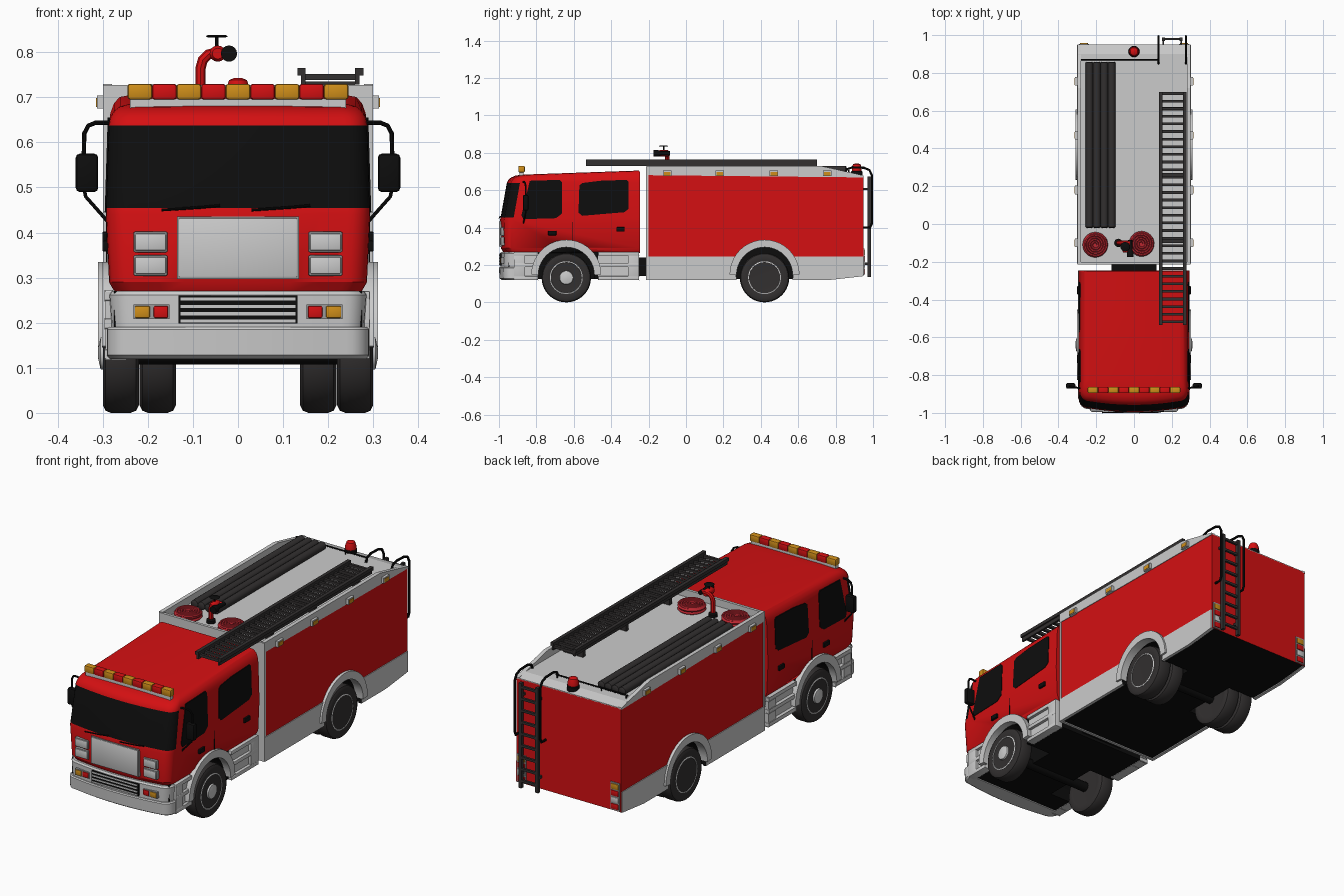
import bpy, bmesh, math
from mathutils import Matrix, Vector

if "Cube" in bpy.data.objects:
    bpy.data.objects.remove(bpy.data.objects["Cube"])

def mat(name, r, g, b):
    m = bpy.data.materials.new(name)
    m.diffuse_color = (r, g, b, 1)
    m.use_nodes = True
    m.node_tree.nodes["Principled BSDF"].inputs["Base Color"].default_value = m.diffuse_color
    return m

RED = mat("fire_red", .66, .005, .006)
GREY = mat("light_grey", .6, .6, .6)
MID = mat("frame_grey", .33, .33, .33)
BLACK = mat("black", .004, .004, .004)
DARK = mat("dark_rubber", .032, .029, .029)
ORANGE = mat("amber", .62, .27, .01)
HOSE = mat("hose_red", .5, .02, .03)

def finish(name, bm, mats, smooth=True, angle=35):
    bmesh.ops.recalc_face_normals(bm, faces=bm.faces[:])
    me = bpy.data.meshes.new(name)
    bm.to_mesh(me)
    bm.free()
    ob = bpy.data.objects.new(name, me)
    bpy.context.collection.objects.link(ob)
    for m in mats:
        me.materials.append(m)
    if smooth:
        select(ob)
        bpy.ops.object.shade_smooth_by_angle(angle=math.radians(angle))
    return ob

def select(ob):
    bpy.ops.object.select_all(action='DESELECT')
    ob.select_set(True)
    bpy.context.view_layer.objects.active = ob

def box(name, x0, x1, y0, y1, z0, z1, m, bevel=0):
    bm = bmesh.new()
    bmesh.ops.create_cube(bm, size=1)
    for v in bm.verts:
        v.co = Vector(((x0 + x1) / 2 + v.co.x * (x1 - x0), (y0 + y1) / 2 + v.co.y * (y1 - y0),
                       (z0 + z1) / 2 + v.co.z * (z1 - z0)))
    if bevel:
        bmesh.ops.bevel(bm, geom=bm.edges[:], offset=bevel, segments=2, profile=.5, affect='EDGES')
    return finish(name, bm, [m], bevel > 0)

def prism(name, pts, x0, x1, m, shift=None):
    """Side (y, z) profile extruded along x; shift(z) leans it."""
    bm = bmesh.new()
    a, b = ([bm.verts.new((x + (shift(z) if shift else 0), y, z)) for y, z in pts] for x in (x0, x1))
    n = len(pts)
    bm.faces.new(a)
    bm.faces.new(b)
    for i in range(n):
        bm.faces.new((a[i], a[(i + 1) % n], b[(i + 1) % n], b[i]))
    return finish(name, bm, [m], n > 12)

def lathe(name, prof, loc, m, axis=(0, 0, 1), seg=32):
    """Profile of (radius, height) revolved around an axis."""
    M = Matrix.Translation(loc) @ Vector((0, 0, 1)).rotation_difference(Vector(axis)).to_matrix().to_4x4()
    bm = bmesh.new()
    rows = [[bm.verts.new(M @ Vector((r * math.cos(2 * math.pi * i / seg), r * math.sin(2 * math.pi * i / seg), h)))
             for i in range(seg)] for r, h in prof]
    for p, q in zip(rows, rows[1:]):
        for i in range(seg):
            bm.faces.new((p[i], p[(i + 1) % seg], q[(i + 1) % seg], q[i]))
    bm.faces.new(rows[0])
    bm.faces.new(rows[-1])
    return finish(name, bm, [m])

def tube(name, pts, r, m, res=2):
    cu = bpy.data.curves.new(name, 'CURVE')
    cu.dimensions = '3D'
    cu.bevel_depth, cu.bevel_resolution, cu.use_fill_caps = r, res, True
    sp = cu.splines.new('POLY')
    sp.points.add(len(pts) - 1)
    for p, c in zip(sp.points, pts):
        p.co = (*c, 1)
    ob = bpy.data.objects.new(name, cu)
    bpy.context.collection.objects.link(ob)
    cu.materials.append(m)
    select(ob)
    bpy.ops.object.convert(target='MESH')
    bpy.ops.object.shade_smooth_by_angle(angle=math.radians(40))

def loft(name, secs, mats, rule=None, warp=None):
    """Stacked plan outlines (z, half width, front y, back y, corner radius, bow)."""
    bm, rows = bmesh.new(), []
    for z, hw, yf, yb, r, bow in secs:
        half = [((hw - r) * i / 4, yf + bow * (i / 4) ** 2) for i in range(5)]
        half += [(hw - r + r * math.sin(a), yf + bow + r - r * math.cos(a))
                 for a in (math.radians(15 * k) for k in range(1, 7))] + [(hw, yb)]
        ring = half + [(-x, y) for x, y in reversed(half[1:])]
        rows.append([bm.verts.new((x, y, z + (warp(y, z) if warp else 0))) for x, y in ring])
    n = len(rows[0])
    for k, (p, q) in enumerate(zip(rows, rows[1:])):
        for j in range(n):
            f = bm.faces.new((p[j], p[(j + 1) % n], q[(j + 1) % n], q[j]))
            f.material_index = rule(k, j) if rule else 0
    bm.faces.new(rows[0])
    bm.faces.new(rows[-1])
    return finish(name, bm, mats, True, 30)

def cut_wells(ob, y):
    for s in (1, -1):
        c = lathe("well_cutter", [(.152, 0), (.152, .4)], (s * .13, y, .145), BLACK, (s, 0, 0), 40)
        select(ob)
        md = ob.modifiers.new("well", 'BOOLEAN')
        md.operation, md.solver, md.material_mode, md.object = 'DIFFERENCE', 'EXACT', 'TRANSFER', c
        bpy.ops.object.modifier_apply(modifier=md.name)
        bpy.data.objects.remove(c)

FRONT, REAR = -.64, .42

# cab shell with wraparound windscreen
cab = loft("cab", [(.265, .272, -.975, -.245, .05, .02), (.29, .286, -.99, -.245, .05, .02),
                   (.44, .293, -.995, -.245, .05, .02), (.455, .293, -.991, -.245, .05, .02),
                   (.638, .287, -.958, -.245, .05, .02), (.655, .283, -.95, -.245, .05, .02),
                   (.668, .275, -.935, -.246, .05, .02), (.677, .262, -.912, -.248, .05, .02),
                   (.681, .24, -.88, -.252, .05, .02)], [RED, BLACK],
           lambda k, j: int(k == 3 and (j < 10 or j >= 13)),
           lambda y, z: (y + .93) * .035 * min(1, max(0, (z - .64) / .035)))
cut_wells(cab, FRONT)
cut_wells(box("cab_underbody", -.275, .275, -.95, -.25, .125, .27, BLACK), FRONT)
box("chassis_link", -.12, .12, -.26, -.2, .14, .24, BLACK)

# bumper, grille and front lamps
loft("bumper_lower", [(.12, .284, -.985, -.9, .05, .02), (.128, .291, -.997, -.9, .05, .02),
                      (.185, .291, -1, -.9, .05, .02), (.19, .286, -.996, -.9, .05, .02)], [GREY])
loft("bumper_upper", [(.19, .28, -.992, -.86, .05, .02), (.262, .285, -.994, -.86, .05, .02),
                      (.27, .28, -.988, -.86, .05, .02)], [GREY])
box("grille_slot", -.132, .132, -.996, -.98, .198, .26, BLACK)
for i in range(4):
    box("grille_bar", -.128, .128, -.9985, -.985, .2 + i * .0163, .207 + i * .0163, GREY)
box("front_panel_frame", -.135, .135, -.997, -.97, .297, .436, MID)
box("front_panel", -.131, .131, -.9995, -.97, .301, .432, GREY, .002)
for s in (1, -1):
    for z in (.305, .357):
        box("headlamp_frame", s * .194 - .038, s * .194 + .038, -.991, -.96, z - .001, z + .045, MID, .004)
        box("headlamp", s * .194 - .034, s * .194 + .034, -.994, -.96, z + .003, z + .041, GREY, .003)
    box("bumper_lamp_frame", s * .192 - .04, s * .192 + .04, -.988, -.97, .208, .24, MID)
    box("indicator", s * .212 - .017, s * .212 + .017, -.991, -.965, .211, .237, ORANGE, .003)
    box("fog_lamp", s * .171 - .016, s * .171 + .016, -.992, -.965, .211, .237, RED, .003)
    tube("wiper", [(s * .1 - .07, -.999, .45), (s * .1 + .02, -.996, .456), (s * .1 + .06, -.992, .46)], .003, BLACK)

# side steps, windows, handles, mirrors and fenders
lean = lambda z: -(z - .45) * .0316
W1 = [(-.835, .65), (-.675, .655), (-.663, .642), (-.663, .475), (-.695, .45), (-.87, .445), (-.88, .465)]
W2 = [(-.555, .638), (-.46, .65), (-.317, .655), (-.307, .645), (-.307, .5), (-.33, .482), (-.555, .463),
      (-.575, .48), (-.57, .625)]
for s in (1, -1):
    for nm, w in (("front_door_window", W1), ("rear_door_window", W2)):
        prism(nm, w, s * .289, s * .2955, BLACK, lambda z: s * lean(z))
    for y, z in ((-.715, .37), (-.35, .39)):
        box("door_handle", s * .295 - .006, s * .295 + .006, y - .022, y + .022, z - .012, z + .012, BLACK, .003)
    box("door_seam", s * .291 - .0015, s * .291 + .0015, -.607, -.603, .3, .44, BLACK)
    for y0, y1 in ((-.92, -.79), (-.47, -.25)):
        box("step_core", s * .25, s * .278, y0, y1, .122, .265, GREY)
        for z in (.12, .188, .25):
            box("step_tread", s * .25, s * .293, y0, y1, z, z + .02, GREY, .003)
        e = y1 - .06 if y0 > -.6 else y0
        box("step_post", s * .25, s * .292, e, e + .06, .12, .268, GREY, .002)
    for y in (FRONT, REAR):
        arc = [math.radians(a) for a in range(0, 181, 9)]
        ring = [(y + .187 * math.cos(a), .148 + .187 * math.sin(a)) for a in arc]
        ring += [(y + .15 * math.cos(a), .145 + .15 * math.sin(a)) for a in reversed(arc)]
        prism("fender", ring, s * .265, s * (.302 if y < 0 else .311), GREY)
    box("mirror", s * .335 - .025, s * .335 + .025, -.872, -.842, .49, .575, BLACK, .009)
    tube("mirror_upper_arm", [(s * .28, -.87, .644), (s * .315, -.865, .644), (s * .332, -.86, .637),
                              (s * .341, -.857, .62), (s * .342, -.857, .57)], .005, BLACK)
    tube("mirror_lower_arm", [(s * .341, -.857, .495), (s * .338, -.857, .48), (s * .285, -.87, .42)], .004, BLACK)

# light bar
box("light_bar_base", -.24, .24, -.89, -.868, .675, .697, GREY)
for i in range(9):
    x = -.245 + i * .49 / 9
    box("light_bar_lens", x, x + .49 / 9, -.896, -.862, .695, .73, RED if i % 2 else ORANGE, .006)

# equipment body
body = prism("equipment_body", [(-.205, .125), (.77, .125), (.95, .142), (.95, .672), (.9, .684), (-.205, .684)],
             -.297, .297, RED)
body.data.materials.append(BLACK)
for p in body.data.polygons:
    p.material_index = int(p.normal.z < -.5)
cut_wells(body, REAR)
box("body_front_wall", -.299, .299, -.214, -.2, .12, .727, GREY)
prism("roof_floor", [(-.205, .68), (.9, .682), (.95, .67), (.95, .675), (.9, .69), (-.205, .69)], -.297, .297, GREY)
for s in (1, -1):
    sk = prism("body_skirt", [(-.21, .12), (.77, .12), (.948, .14), (.948, .245), (-.21, .245)],
               s * .285, s * .301, GREY)
    cut_wells(sk, REAR)
    prism("roof_rail", [(-.21, .68), (.95, .668), (.95, .678), (.72, .73), (-.21, .73)], s * .28, s * .3, GREY)
    for y in (-.1, .18, .47, .755):
        prism("marker_housing", [(y - .023, .675), (y + .023, .675), (y + .023, .704), (y - .023, .704)],
              s * .295, s * .313, GREY)
        box("marker_lamp", s * .31, s * .315, y - .018, y + .018, .679, .698, ORANGE)
    # rear lamp cluster
    box("rear_lamp_panel", s * .265 - .026, s * .265 + .026, .945, .954, .145, .288, MID)
    for i, m in enumerate((RED, GREY, RED, ORANGE)):
        box("rear_lamp", s * .265 - .021, s * .265 + .021, .95, .958, .151 + i * .034, .179 + i * .034, m, .003)

# wheels: front single, rear double
TYRE = [(.086, .003), (.096, .002), (.115, 0), (.127, .006), (.132, .018), (.132, .062), (.127, .074), (.115, .08),
        (.096, .078), (.086, .077)]
RIM_F = [(.085, .005), (.088, .078), (.083, .08), (.077, .068), (.065, .062), (.04, .064), (.035, .085), (.012, .09)]
RIM_R = [(.085, .005), (.088, .078), (.083, .08), (.078, .045), (.06, .038), (.04, .042), (.036, .07), (.012, .075)]
for s in (1, -1):
    ax = (s, 0, 0)
    for y, x, rim in ((FRONT, .22, RIM_F), (REAR, .22, RIM_R), (REAR, .138, RIM_R)):
        lathe("tyre", TYRE, (s * x, y, .132), DARK, ax, 40)
        lathe("rim", rim, (s * x, y, .132), GREY, ax)
        if x > .2:
            for k in range(10):
                a = k * math.pi / 5
                for r, q, m, h in ((.05, .004, MID, .07), (.07, .007, DARK, .067)):
                    d = 0 if y < 0 else -.024
                    lathe("wheel_nut" if m == MID else "rim_hole", [(q, .03), (q, h + d)],
                          (s * x, y + r * math.cos(a), .132 + r * math.sin(a)), m, ax, 8)
for y in (FRONT, REAR):
    lathe("axle", [(.025, -.23), (.025, .23)], (0, y, .132), BLACK, (1, 0, 0), 12)

# roof ladder
for x0, x1, z0, z1 in ((.132, .15, .748, .765), (.14, .15, .728, .75)):
    for a, b in ((x0, x1), (.41 - x1, .41 - x0)):
        box("roof_ladder_rail", a, b, -.535, .7, z0, z1, DARK)
for i in range(31):
    box("roof_ladder_rung", .145, .265, -.525 + i * .0403, -.511 + i * .0403, .738, .752, DARK)
for y in (-.1, .25, .6):
    box("roof_ladder_support", .15, .26, y, y + .02, .685, .735, DARK)

# suction pipes, hose coils
for i in range(4):
    lathe("suction_pipe", [(.014, 0), (.02, .004), (.02, .874), (.014, .878)], (-.236 + i * .0395, -.02, .71),
          DARK, (0, 1, 0), 16)
for cx, cy in ((-.205, -.11), (.04, -.105)):
    lathe("hose_coil_side", [(.06, .688), (.067, .695), (.062, .703), (.067, .711), (.06, .718)], (cx, cy, 0), HOSE)
    tube("hose_coil", [(cx + (.012 + .00082 * i) * math.cos(i * .42), cy + (.012 + .00082 * i) * math.sin(i * .42), .718)
                       for i in range(62)], .0065, HOSE, 1)

# water monitor
tube("monitor_pipe", [(-.083, -.1, .69), (-.083, -.1, .765), (-.078, -.1, .783), (-.066, -.1, .795),
                      (-.05, -.1, .799), (-.02, -.1, .799)], .0115, RED)
lathe("monitor_base", [(.022, .69), (.022, .705), (.014, .71)], (-.083, -.1, 0), BLACK, seg=16)
lathe("monitor_body", [(.012, -.02), (.018, -.01), (.018, .03), (.012, .04)], (-.045, -.11, .797), RED, (0, -1, 0), 16)
lathe("monitor_nozzle", [(.011, -.02), (.011, .03), (.018, .045), (.018, .07)], (-.02, -.105, .797), BLACK, (0, -1, 0), 16)
lathe("monitor_stem", [(.004, .8), (.004, .836)], (-.047, -.12, 0), BLACK, seg=8)
lathe("monitor_handwheel", [(.02, .833), (.025, .835), (.02, .838)], (-.047, -.12, 0), BLACK, seg=16)

# beacon and rear roof bar
lathe("beacon_base", [(.03, .675), (.03, .7), (.024, .705)], (0, .913, 0), BLACK, seg=20)
lathe("beacon", [(.026, .7), (.026, .72), (.02, .738), (.008, .743)], (0, .913, 0), RED, seg=20)
tube("rear_roof_bar", [(-.28, .87, .705), (.127, .87, .705)], .004, BLACK)
for x in (-.27, -.13, .0, .12):
    tube("rear_roof_bar_post", [(x, .87, .68), (x, .87, .705)], .003, BLACK)

# rear climbing ladder with curved grab handles
for x in (.13, .275):
    tube("grab_handle", [(x, .85, .69), (x, .86, .712), (x, .89, .722), (x, .95, .72), (x, .98, .708), (x, .994, .68),
                         (x, .994, .42), (x, .985, .4), (x, .945, .4)], .006, BLACK)
for x in (.155, .25):
    box("rear_ladder_rail", x - .008, x + .008, .97, .988, .135, .672, DARK)
    for z in (.2, .6):
        box("rear_ladder_bracket", x - .005, x + .005, .945, .975, z, z + .012, DARK)
for i in range(9):
    box("rear_ladder_rung", .155, .25, .973, .985, .165 + i * .06, .177 + i * .06, DARK)
